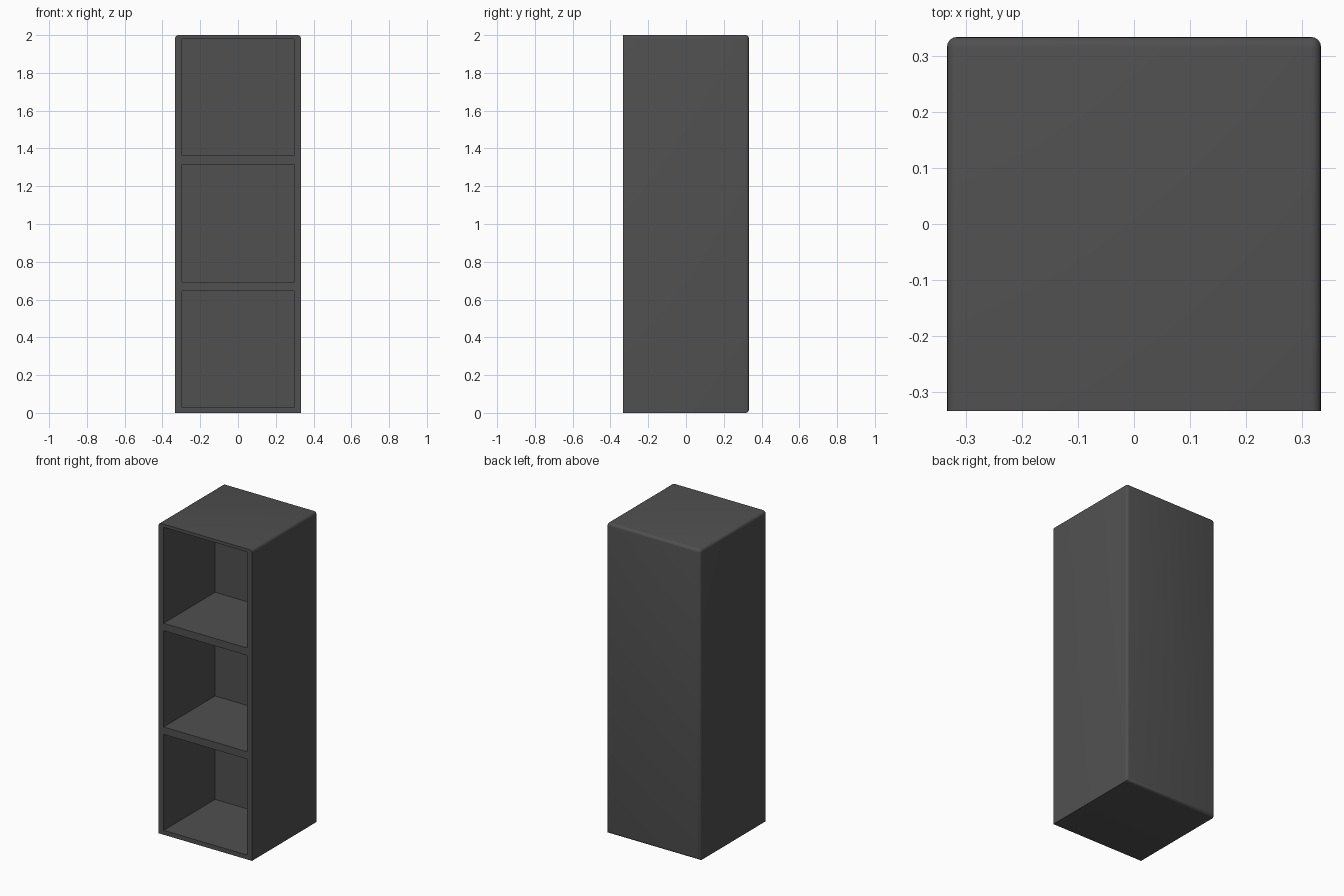
import bpy, bmesh, math
from mathutils import Matrix, Vector

if "Cube" in bpy.data.objects:
    bpy.data.objects.remove(bpy.data.objects["Cube"])

W, D, H = 0.667, 0.667, 2.0
BACK_Y = 0.19            # inner face of the back wall
BEVEL = 0.018

mat = bpy.data.materials.new("dark grey")
mat.diffuse_color = (0.08, 0.08, 0.08, 1.0)
mat.use_nodes = True
mat.node_tree.nodes["Principled BSDF"].inputs["Base Color"].default_value = mat.diffuse_color


def box(name, lo, hi):
    """Axis-aligned box between two corners."""
    lo, hi = Vector(lo), Vector(hi)
    bm = bmesh.new()
    bmesh.ops.create_cube(bm, size=1, matrix=Matrix.Translation((lo + hi) / 2)
                          @ Matrix.Diagonal((*(hi - lo), 1)))
    mesh = bpy.data.meshes.new(name)
    bm.to_mesh(mesh)
    bm.free()
    mesh.materials.append(mat)
    ob = bpy.data.objects.new(name, mesh)
    bpy.context.collection.objects.link(ob)
    return ob


# cabinet body: rounded back and top side edges, sharp front and base sides
cabinet = box("cabinet_body", (-W / 2, -D / 2, 0), (W / 2, D / 2, H))
bm = bmesh.new()
bm.from_mesh(cabinet.data)


def rounded(e):
    m = (e.verts[0].co + e.verts[1].co) / 2
    back = m.y > D / 2 - 0.01
    top_side = m.z > H - 0.01 and abs(m.x) > W / 2 - 0.01
    return back or top_side


bmesh.ops.bevel(bm, geom=[e for e in bm.edges if rounded(e)], offset=BEVEL,
                segments=4, profile=0.5, affect='EDGES')
bm.to_mesh(cabinet.data)
bm.free()

# three open compartments cut into the front
for i, (z0, z1) in enumerate([(0.028, 0.646), (0.694, 1.314), (1.362, 1.98)]):
    cutter = box(f"compartment_cutter_{i + 1}", (-0.296, -0.5, z0), (0.296, BACK_Y, z1))
    cutter.hide_render = True
    cutter.hide_set(True)
    mod = cabinet.modifiers.new(f"compartment_{i + 1}", 'BOOLEAN')
    mod.operation = 'DIFFERENCE'
    mod.solver = 'EXACT'
    mod.object = cutter

# bake the cuts, drop the cutters, then smooth the rounded edges
bpy.context.view_layer.update()
baked = bpy.data.meshes.new_from_object(
    cabinet.evaluated_get(bpy.context.evaluated_depsgraph_get()))
cabinet.modifiers.clear()
cabinet.data = baked
for ob in [o for o in bpy.data.objects if "cutter" in o.name]:
    bpy.data.objects.remove(ob)
bpy.context.view_layer.objects.active = cabinet
cabinet.select_set(True)
bpy.ops.object.shade_smooth_by_angle(angle=math.radians(35))
